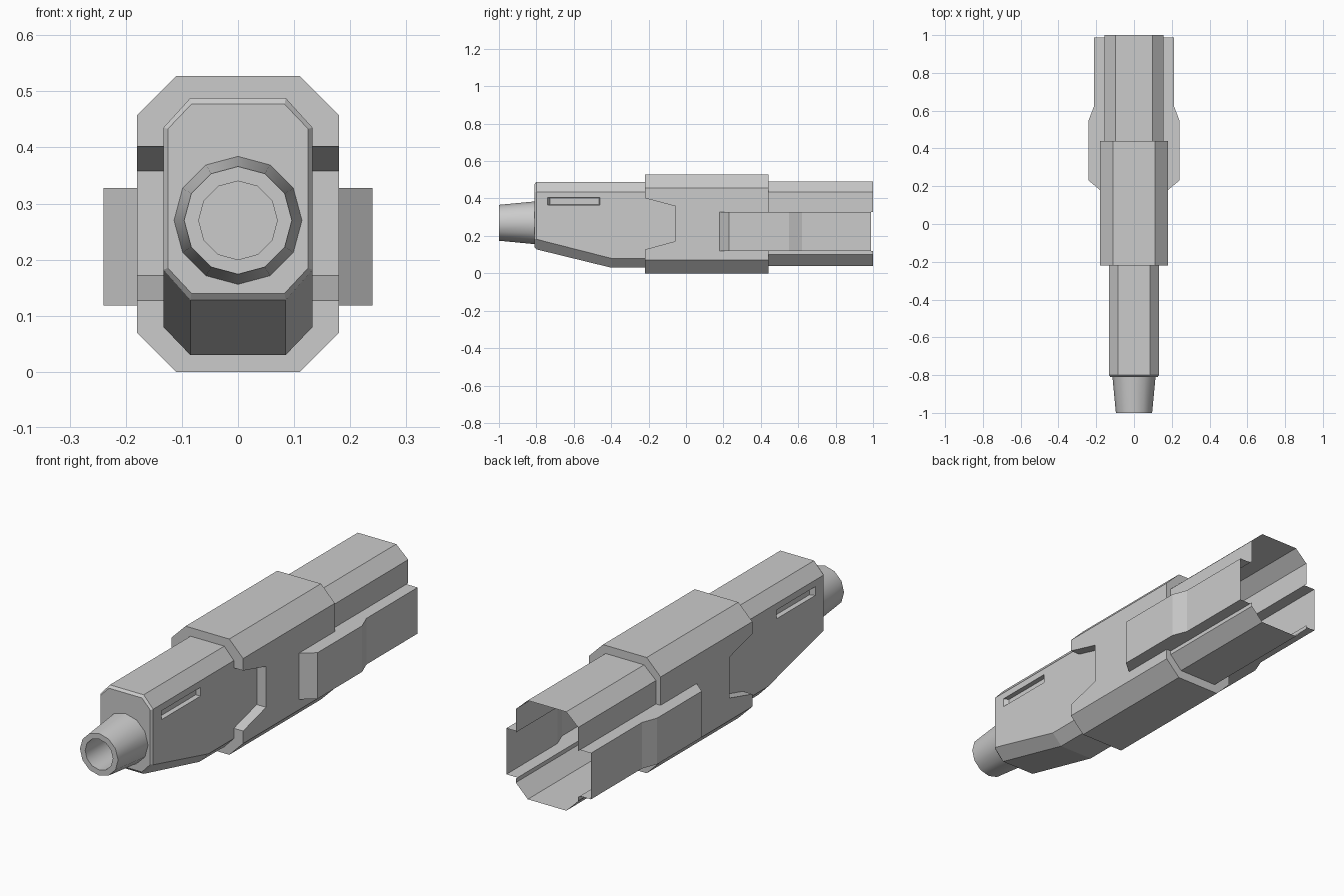
import bpy, bmesh
from math import sin, cos, pi

if "Cube" in bpy.data.objects:
    bpy.data.objects.remove(bpy.data.objects["Cube"])


def octagon(y, w, c, zb, zl, zh, zt):
    """Chamfered rectangle; edges 0 and 4 are the upright sides."""
    return [(w, y, zl), (w, y, zh), (c, y, zt), (-c, y, zt),
            (-w, y, zh), (-w, y, zl), (-c, y, zb), (c, y, zb)]


def loft(rings, skip=()):
    faces = []
    for a, b in zip(rings, rings[1:]):
        n = len(a)
        faces += [[a[i], a[(i + 1) % n], b[(i + 1) % n], b[i]]
                  for i in range(n) if i not in skip]
    return faces


def both_sides(faces):
    return faces + [[(-x, y, z) for x, y, z in reversed(f)] for f in faces]


def side(x, pts):
    return [(x, y, z) for y, z in pts]


def build(name, faces):
    bm = bmesh.new()
    for f in faces:
        bm.faces.new([bm.verts.new(p) for p in f])
    bmesh.ops.remove_doubles(bm, verts=bm.verts, dist=1e-5)
    bmesh.ops.recalc_face_normals(bm, faces=bm.faces)
    me = bpy.data.meshes.new(name)
    bm.to_mesh(me)
    bm.free()
    ob = bpy.data.objects.new(name, me)
    bpy.context.collection.objects.link(ob)
    return ob


SIDES = (0, 4)
BW, SW, TW = 0.133, 0.18, 0.157          # half widths: body, collar, socket
Y0, Y1 = -0.22, 0.44                     # collar ends
FB, FT = 0.118, 0.328                    # side clip bottom and top
notch = [(Y0, 0.402), (-0.055, 0.358), (-0.055, 0.172), (Y0, 0.127)]

# Front body: tapered underside, bevelled nose, shallow side slots
nose = octagon(-0.81, 0.125, 0.083, 0.14, 0.185, 0.433, 0.477)
rim = octagon(-0.80, BW, 0.085, 0.128, 0.182, 0.435, 0.488)
knee = octagon(-0.40, BW, 0.085, 0.03, 0.08, 0.435, 0.488)
end = octagon(Y0, BW, 0.085, 0.03, 0.08, 0.435, 0.488)
body = [nose] + loft([nose, rim]) + loft([rim, knee, end], SIDES)
slot = [(-0.74, 0.405), (-0.74, 0.365), (-0.46, 0.365), (-0.46, 0.405)]
floor = [(-0.727, 0.402), (-0.727, 0.368), (-0.465, 0.368), (-0.465, 0.402)]
upper = [(-0.80, 0.435), (Y0, 0.435), notch[0], slot[3], slot[0], (-0.80, 0.405)]
lower = [(-0.80, 0.405)] + slot + notch + [(Y0, 0.08), (-0.40, 0.08), (-0.80, 0.182)]
recess = loft([side(BW, slot), side(BW - 0.02, floor)]) + [side(BW - 0.02, floor)]
build("front_body", body + both_sides([side(BW, upper), side(BW, lower)] + recess))

# Collar: wider sleeve with notched sides and openings for the clips
c0 = octagon(Y0, SW, 0.11, 0.0, 0.07, 0.457, 0.527)
c1 = octagon(Y1, SW, 0.11, 0.0, 0.07, 0.457, 0.527)
t0 = octagon(Y1, TW, 0.097, 0.04, 0.10, 0.435, 0.49)
t1 = octagon(1.0, TW, 0.097, 0.04, 0.10, 0.435, 0.49)
wall = [(Y0, 0.457), (Y1, 0.457), (Y1, FT), (0.18, FT), (0.18, FB),
        (Y1, FB), (Y1, 0.07), (Y0, 0.07)] + notch[::-1]
cheeks = [side(SW, wall)]
for a, b in zip(notch, notch[1:]):       # notch walls
    cheeks.append([(BW, *a), (BW, *b), (SW, *b), (SW, *a)])
for y, w, zin, zout, zc in ((Y0, BW, 0.435, 0.457, 0.402), (Y0, BW, 0.08, 0.07, 0.127),
                            (Y1, TW, 0.435, 0.457, FT), (Y1, TW, 0.10, 0.07, FB)):
    cheeks.append([(w, y, zc), (w, y, zin), (SW, y, zout), (SW, y, zc)])
build("collar", loft([end, c0, c1, t0], SIDES) + both_sides(cheeks))

# Rear socket: open thin-walled tube, slotted along the clips
strips = [side(TW, [(Y1, a), (1.0, a), (1.0, b), (Y1, b)])
          for a, b in ((FT, 0.435), (0.10, FB))]
build("rear_socket", loft([t0, t1], SIDES) + both_sides(strips))

# Side clips: raised channels, open to the rear
path = [(SW, 0.18), (0.24, 0.23), (0.24, 0.55), (0.213, 0.62), (0.213, 0.988)]
plan = path + [(TW, 0.988), (TW, Y1), (SW, Y1)]
clip = [[(*a, FB), (*b, FB), (*b, FT), (*a, FT)] for a, b in zip(path, path[1:])]
clip += [[(x, y, z) for x, y in plan] for z in (FB, FT)]
build("side_clips", both_sides(clip))

# Cable nozzle: 12-sided tapered hollow tube
rings = [[(r * sin(i * pi / 6), y, 0.27 + r * cos(i * pi / 6)) for i in range(12)]
         for y, r in ((-0.81, 0.114), (-1.0, 0.096), (-1.0, 0.07), (-0.812, 0.07))]
nozzle = build("cable_nozzle", loft(rings))
bpy.context.view_layer.objects.active = nozzle
nozzle.select_set(True)
bpy.ops.object.shade_smooth_by_angle(angle=0.7)
